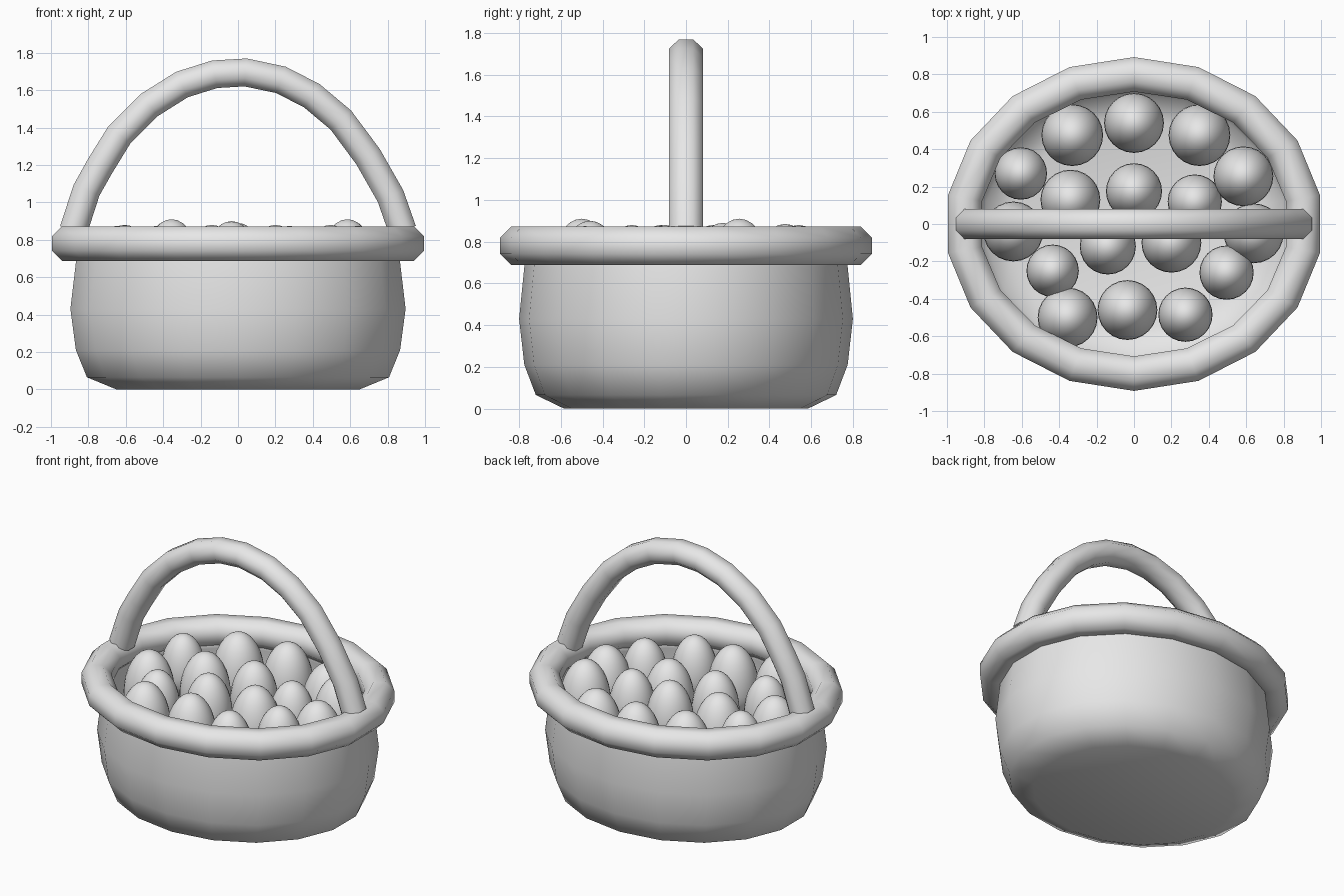
import bpy, bmesh
from math import sin, cos, pi
from mathutils import Vector

if "Cube" in bpy.data.objects:
    bpy.data.objects.remove(bpy.data.objects["Cube"])

grey = bpy.data.materials.new("plain_grey")
grey.use_nodes = True
grey.diffuse_color = (0.8, 0.8, 0.8, 1)
grey.node_tree.nodes["Principled BSDF"].inputs["Base Color"].default_value = (0.8, 0.8, 0.8, 1)

SIDES = 18


def finish(name, bm, sharp=None):
    bmesh.ops.recalc_face_normals(bm, faces=bm.faces)
    for f in bm.faces:
        f.smooth = True
    for e in sharp or []:
        e.smooth = False
    mesh = bpy.data.meshes.new(name)
    bm.to_mesh(mesh)
    bm.free()
    mesh.materials.append(grey)
    obj = bpy.data.objects.new(name, mesh)
    bpy.context.collection.objects.link(obj)
    return obj


def loft(bm, rings, loop=False):
    """Skin a list of vertex rings; cap the ends unless looped."""
    rings = [[bm.verts.new(p) for p in ring] for ring in rings]
    n = len(rings[0])
    pairs = list(zip(rings, rings[1:]))
    if loop:
        pairs.append((rings[-1], rings[0]))
    for a, b in pairs:
        for i in range(n):
            j = (i + 1) % n
            bm.faces.new((a[i], a[j], b[j], b[i]))
    if loop:
        return []
    return [bm.faces.new(rings[0]), bm.faces.new(rings[-1])]


def oval(rx, ry, z):
    return [(rx * sin(2 * pi * i / SIDES), ry * cos(2 * pi * i / SIDES), z) for i in range(SIDES)]


# Basket bowl: bulging outer wall, then the thin inner wall down to the floor
outer = [(0.66, 0.585, 0), (0.82, 0.72, 0.065), (0.88, 0.775, 0.21),
         (0.91, 0.80, 0.43), (0.88, 0.775, 0.68), (0.87, 0.765, 0.76)]
inner = [(x - 0.02, y - 0.02, max(z, 0.02)) for x, y, z in reversed(outer)]
bm = bmesh.new()
loft(bm, [oval(*p) for p in outer + inner])
finish("basket_bowl", bm)

# Rim: eight-sided ring around the mouth
bm = bmesh.new()
rings = []
for k in range(8):
    a = pi / 8 + k * pi / 4
    d = 0.1 * cos(a)
    rings.append(oval(0.917 + d, 0.80 + d, 0.78 + 0.1 * sin(a)))
loft(bm, rings, loop=True)
finish("rim", bm)

# Handle: eight-sided tube swept along an arch
arch = [(-0.88, 0.85), (-0.81, 1.065), (-0.74, 1.19), (-0.635, 1.36), (-0.475, 1.52),
        (-0.30, 1.63), (-0.125, 1.685), (0.04, 1.695), (0.23, 1.655), (0.395, 1.57),
        (0.55, 1.44), (0.695, 1.245), (0.815, 1.035), (0.88, 0.85)]
path = [Vector((x, 0, z)) for x, z in arch]
side = Vector((0, 1, 0))
bm = bmesh.new()
rings = []
for i, p in enumerate(path):
    along = (path[min(i + 1, len(path) - 1)] - path[max(i - 1, 0)]).normalized()
    out = along.cross(side)
    angles = [pi / 8 + k * pi / 4 for k in range(8)]
    rings.append([p + out * 0.081 * cos(a) + side * 0.088 * sin(a) for a in angles])
caps = loft(bm, rings)
finish("handle", bm, [e for f in caps for e in f.edges])

# Eggs: x, y, radius, height of the tip
eggs = [(-0.33, 0.475, 0.165, 0.885), (0, 0.54, 0.16, 0.88), (0.35, 0.475, 0.165, 0.855),
        (-0.605, 0.27, 0.14, 0.88), (0.585, 0.255, 0.16, 0.91), (-0.34, 0.13, 0.16, 0.88),
        (0, 0.175, 0.15, 0.89), (0.325, 0.12, 0.145, 0.86), (-0.645, -0.04, 0.16, 0.875),
        (0.64, -0.05, 0.16, 0.875), (-0.14, -0.12, 0.15, 0.88), (0.2, -0.1, 0.16, 0.88),
        (-0.435, -0.25, 0.14, 0.875), (0.495, -0.26, 0.145, 0.88), (-0.355, -0.5, 0.16, 0.91),
        (-0.035, -0.46, 0.16, 0.9), (0.275, -0.485, 0.145, 0.875)]
for n, (x, y, r, tip) in enumerate(eggs, 1):
    bm = bmesh.new()
    bmesh.ops.create_uvsphere(bm, u_segments=24, v_segments=16, radius=r)
    for v in bm.verts:
        v.co.z *= 1.8 if v.co.z > 0 else 1.2
    egg = finish(f"egg_{n}", bm)
    egg.location = (x, y, tip - 1.8 * r)
